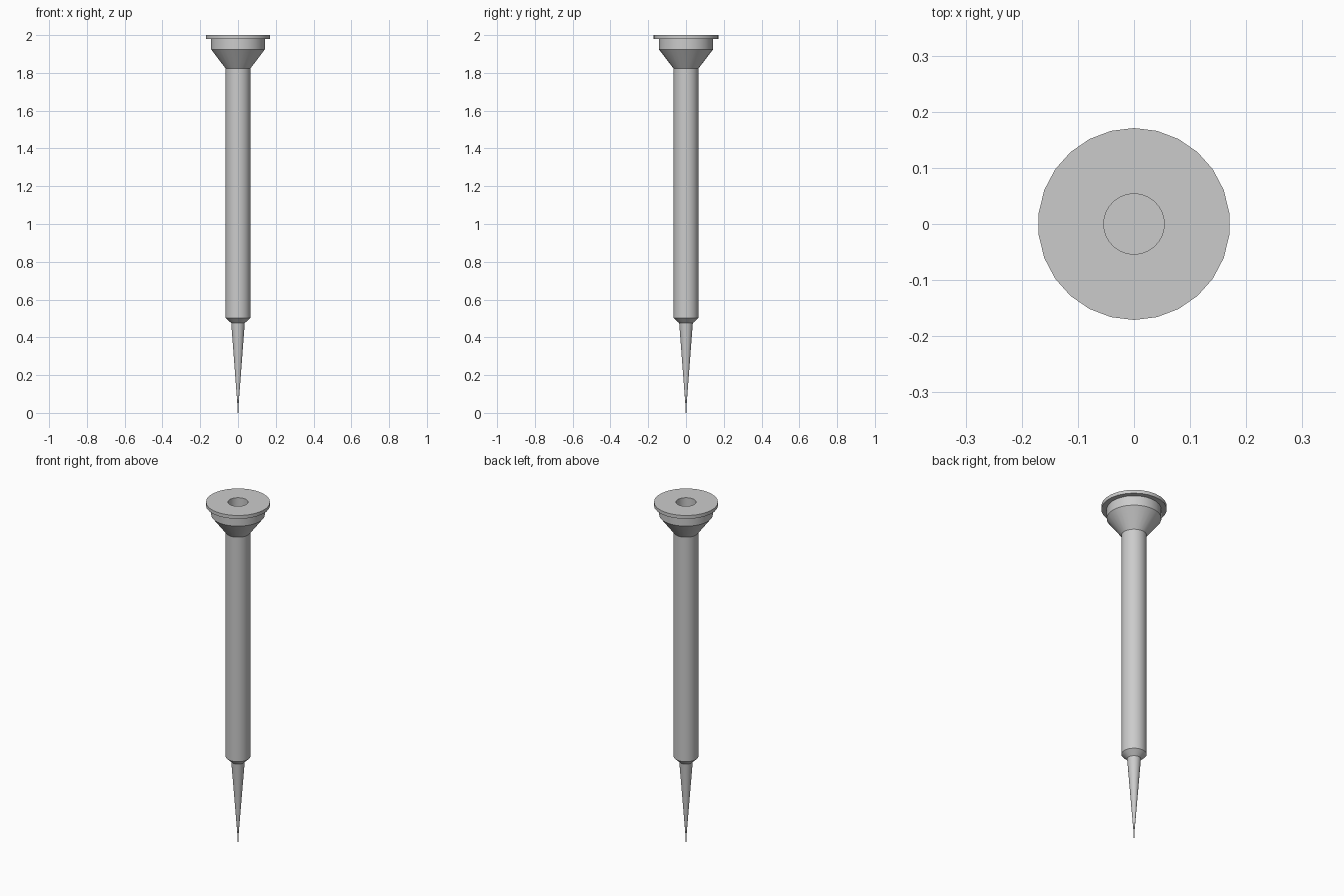
import bpy, bmesh, math

if "Cube" in bpy.data.objects:
    bpy.data.objects.remove(bpy.data.objects["Cube"])

SIDES = 26


def lathe(name, profile):
    """Spin a (radius, z) profile around the z axis; a vertex sits on +y and -y."""
    bm = bmesh.new()
    rings = []
    for r, z in profile:
        if r == 0:
            rings.append([bm.verts.new((0, 0, z))] * SIDES)
        else:
            rings.append([bm.verts.new((r * math.sin(2 * math.pi * i / SIDES),
                                        r * math.cos(2 * math.pi * i / SIDES), z))
                          for i in range(SIDES)])
    for a, b in zip(rings, rings[1:]):
        for i in range(SIDES):
            j = (i + 1) % SIDES
            bm.faces.new(dict.fromkeys((a[i], a[j], b[j], b[i])))
    bmesh.ops.recalc_face_normals(bm, faces=bm.faces)
    mesh = bpy.data.meshes.new(name)
    bm.to_mesh(mesh)
    bm.free()
    obj = bpy.data.objects.new(name, mesh)
    bpy.context.collection.objects.link(obj)
    bpy.ops.object.select_all(action='DESELECT')
    obj.select_set(True)
    bpy.context.view_layer.objects.active = obj
    bpy.ops.object.shade_smooth_by_angle(angle=math.radians(25))
    return obj


# Hollow barrel: bore floor, bore wall, flange, collar, funnel, tube, shoulder, tapered tip
lathe("nozzle_body", [
    (0, 0.52), (0.054, 0.52), (0.054, 2.0),
    (0.171, 2.0), (0.171, 1.98),
    (0.143, 1.98), (0.143, 1.924), (0.066, 1.823),
    (0.066, 0.503), (0.036, 0.475),
    (0.003, 0.04), (0.002, 0), (0, 0),
])
